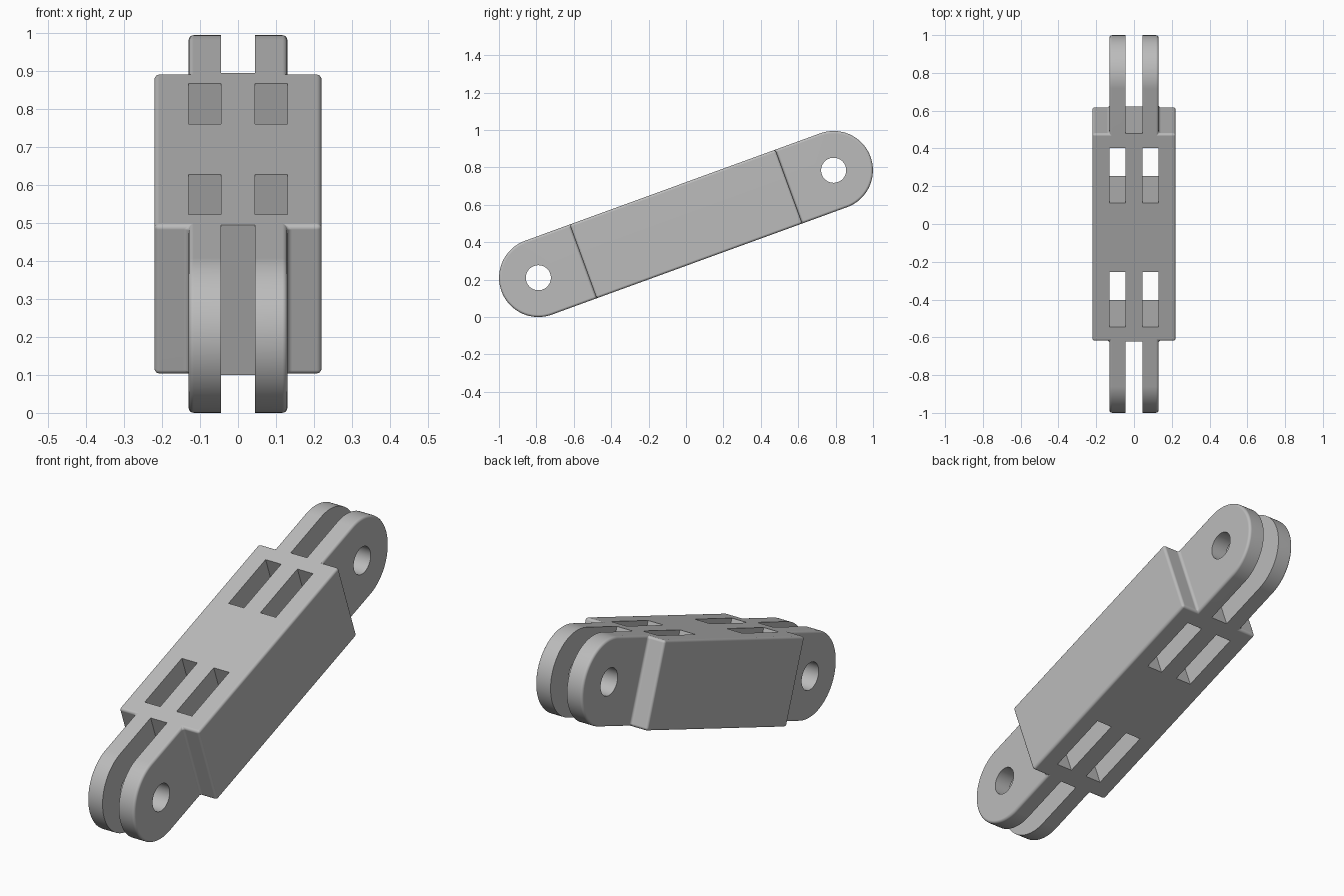
import bpy, bmesh, math
from mathutils import Matrix, Vector

cube = bpy.data.objects.get("Cube")
if cube:
    bpy.data.objects.remove(cube, do_unlink=True)

# Main sizes, measured along the untilted link
TILT = math.radians(20)
EYE = 0.84            # distance from the middle to each pin hole
HALF_H = 0.21         # half height, also the radius of the rounded ends
HALF_W = 0.22         # half width of the body
FORK_OUT, FORK_IN = 0.13, 0.045
BODY = 0.585          # half length of the body
FAR = 1.2             # beyond the tips

grey = bpy.data.materials.new("plain grey")
grey.use_nodes = True
colour = (0.5, 0.5, 0.5, 1)
grey.diffuse_color = colour
grey.node_tree.nodes["Principled BSDF"].inputs["Base Color"].default_value = colour


def prism(name, points, direction):
    """Extrude a closed outline symmetrically about the origin plane."""
    bm = bmesh.new()
    d = Vector(direction)
    face = bm.faces.new([bm.verts.new(Vector(p) - d) for p in points])
    new = bmesh.ops.extrude_face_region(bm, geom=[face])["geom"]
    bmesh.ops.translate(bm, vec=d * 2,
                        verts=[v for v in new if isinstance(v, bmesh.types.BMVert)])
    bmesh.ops.recalc_face_normals(bm, faces=bm.faces)
    mesh = bpy.data.meshes.new(name)
    bm.to_mesh(mesh)
    bm.free()
    mesh.materials.append(grey)
    obj = bpy.data.objects.new(name, mesh)
    bpy.context.collection.objects.link(obj)
    return obj


def block(name, x0, x1, y0, y1):
    return prism(name, [(x0, y0, 0), (x1, y0, 0), (x1, y1, 0), (x0, y1, 0)], (0, 0, 0.4))


def arc(cy, radius, start, sweep, steps):
    return [(0, cy + radius * math.cos(start + sweep * i / steps),
             radius * math.sin(start + sweep * i / steps)) for i in range(steps + 1)]


def apply(obj, kind, **settings):
    mod = obj.modifiers.new(kind.title(), kind)
    for key, value in settings.items():
        setattr(mod, key, value)
    bpy.ops.object.modifier_apply(modifier=mod.name)


def boolean(obj, tool, operation="DIFFERENCE"):
    tool.hide_render = True
    apply(obj, "BOOLEAN", object=tool, operation=operation, solver="EXACT")
    bpy.data.objects.remove(tool, do_unlink=True)


# Stepped plan of the link, trimmed to a round-ended side profile
quarter = [(HALF_W, BODY), (FORK_OUT, BODY), (FORK_OUT, FAR)]
half = [(x, -y) for x, y in reversed(quarter)] + quarter
outline = half + [(-x, -y) for x, y in half]
link = prism("connecting_link", [(x, y, 0) for x, y in outline], (0, 0, 0.4))
bpy.context.view_layer.objects.active = link
link.select_set(True)

profile = (arc(EYE, HALF_H, -math.pi / 2, math.pi, 48)
           + arc(-EYE, HALF_H, math.pi / 2, math.pi, 48))
boolean(link, prism("side_profile", profile, (0.5, 0, 0)), "INTERSECT")

# Soft outer edges and shoulder fillets
apply(link, "BEVEL", width=0.013, segments=4, limit_method="ANGLE",
      angle_limit=math.radians(40), use_clamp_overlap=False)

# Fork slots, pin holes and the four through windows
for end in (-1, 1):
    y0, y1 = sorted((end * BODY, end * FAR))
    boolean(link, block("fork_slot", -FORK_IN, FORK_IN, y0, y1))
    boolean(link, prism("pin_hole", arc(end * EYE, 0.067, 0, math.tau, 48)[:-1], (0.5, 0, 0)))
    y0, y1 = sorted((end * 0.195, end * 0.505))
    for side in (-1, 1):
        x0, x1 = sorted((side * FORK_IN, side * FORK_OUT))
        boolean(link, block("window", x0, x1, y0, y1))

# Tilt the link and rest it on the ground
link.data.transform(Matrix.Translation((0, 0, 0.4975)) @ Matrix.Rotation(TILT, 4, "X"))
bpy.ops.object.shade_smooth_by_angle(angle=math.radians(35))
link.modifiers.new("Weighted Normal", "WEIGHTED_NORMAL").keep_sharp = True
